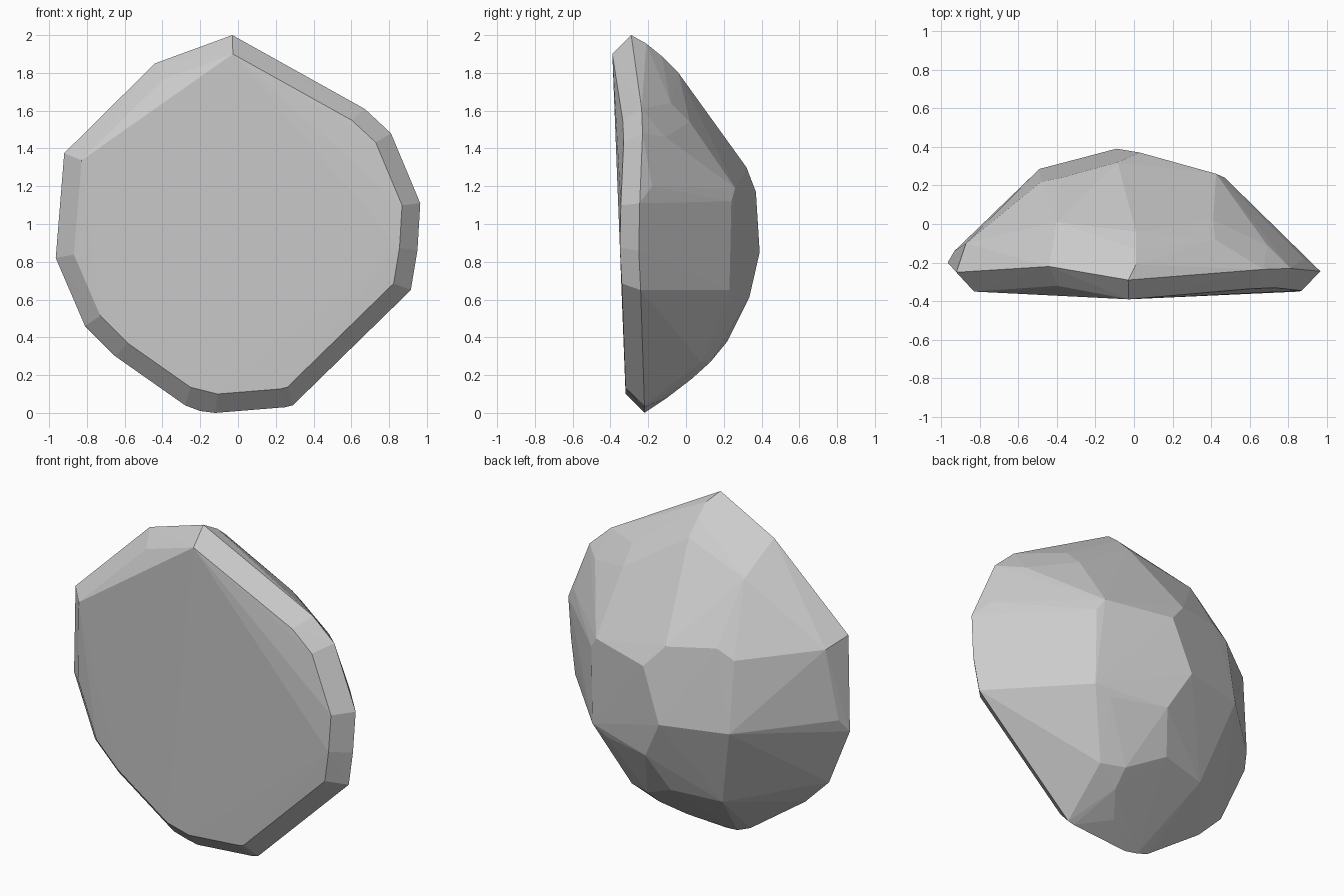
import bpy
import bmesh
from mathutils import Vector

# Widest outline of the rock, running around the flat front
rim = [
    (-.03, -.29, 2.0), (.67, -.235, 1.61), (.81, -.23, 1.48), (.965, -.245, 1.11),
    (.95, -.25, .86), (.915, -.24, .65), (.29, -.22, .04), (.25, -.22, .03),
    (-.12, -.22, 0), (-.2, -.21, .01), (-.28, -.22, .04), (-.65, -.22, .3),
    (-.81, -.22, .46), (-.965, -.2, .82), (-.92, -.25, 1.375), (-.44, -.22, 1.85),
]

# Chamfered front: the outline pulled in and forward
front = [(x * .9, y - .1, 1 + (z - 1) * .9) for x, y, z in rim]

# Corners of the large back facets
back = [
    (.03, .37, 1.17), (-.09, .39, .85), (.04, .335, .61), (.37, .24, .60),
    (.47, .23, .65), (.47, .24, 1.12), (.425, .26, 1.19),
    (-.085, .32, 1.3), (-.375, .24, 1.335), (-.48, .22, 1.28), (-.49, .285, .86),
]

# Upper ridge and shoulders
upper = [
    (.01, -.21, 1.955), (.01, -.13, 1.89), (.01, -.04, 1.8), (0, .01, 1.69),
    (-.4, .01, 1.68), (.41, .02, 1.54), (.42, -.08, 1.64),
    (.69, -.11, 1.46), (.88, -.18, 1.2),
    (-.93, -.14, .9), (-.9, -.2, 1.33), (-.87, -.1, 1.33),
]

# Underside
lower = [
    (-.05, .22, .38), (-.35, .15, .36), (.17, .13, .27),
    (.16, .03, .18), (.31, .08, .27), (.06, -.1, .08),
]

# Faceted solid wrapped around the corners
bm = bmesh.new()
for p in rim + front + back + upper + lower:
    bm.verts.new(Vector(p))
hull = bmesh.ops.convex_hull(bm, input=bm.verts[:])
loose = {v for v in hull["geom_interior"] if isinstance(v, bmesh.types.BMVert)}
loose |= {v for v in bm.verts if not v.link_faces}
bmesh.ops.delete(bm, geom=list(loose), context='VERTS')
bmesh.ops.recalc_face_normals(bm, faces=bm.faces[:])

mesh = bpy.data.meshes.new("rock")
bm.to_mesh(mesh)
bm.free()
rock = bpy.data.objects.new("rock", mesh)
bpy.context.collection.objects.link(rock)
